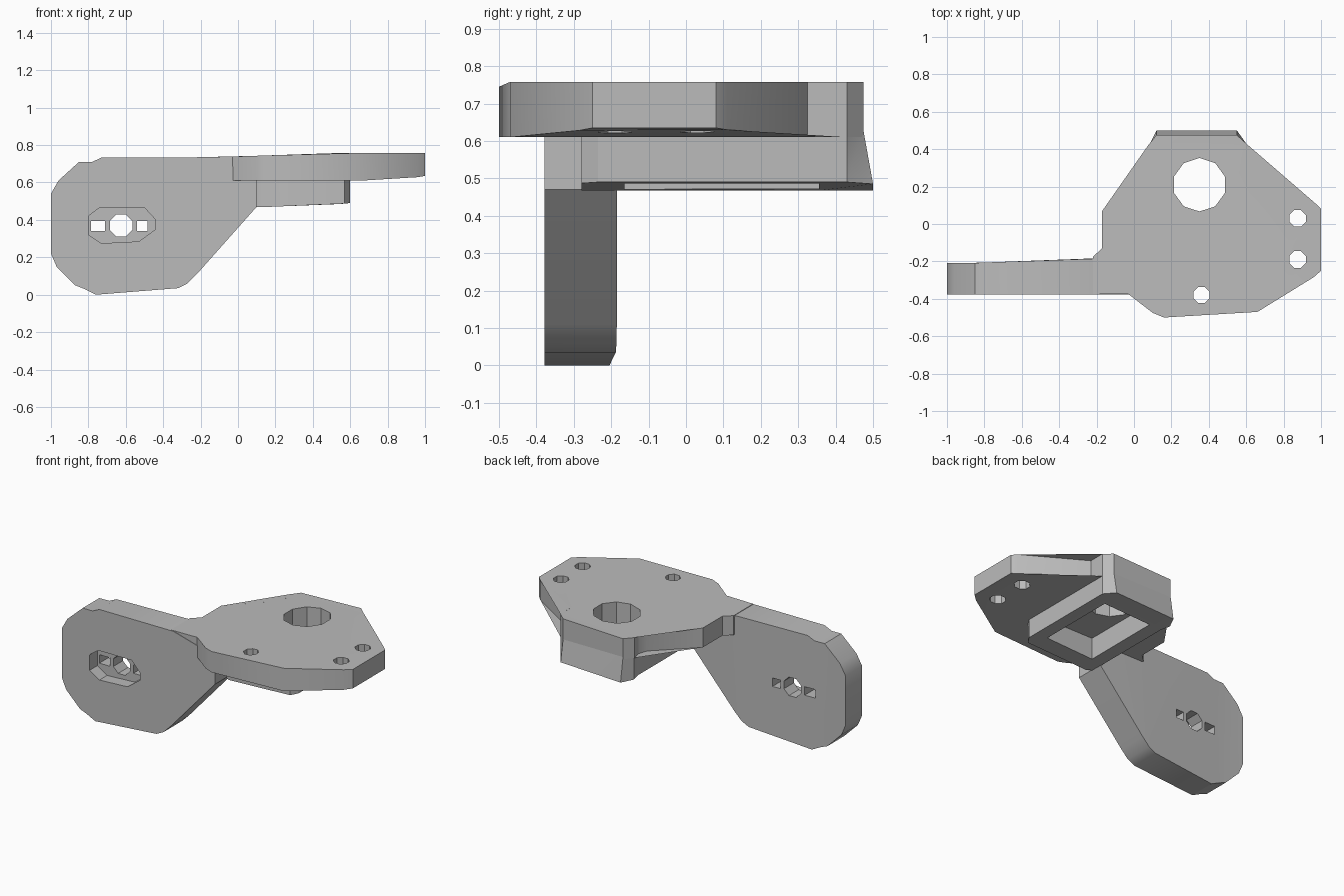
import bpy, bmesh, math

cube = bpy.data.objects.get("Cube")
if cube:
    bpy.data.objects.remove(cube, do_unlink=True)

grey = bpy.data.materials.new("plain grey")
grey.use_nodes = True
grey.diffuse_color = (0.5, 0.5, 0.5, 1)
grey.node_tree.nodes["Principled BSDF"].inputs["Base Color"].default_value = (0.5, 0.5, 0.5, 1)


def ramp(v, lo, hi, a, b):
    t = min(1, max(0, (v - lo) / (hi - lo)))
    return a + (b - a) * t


def prism(name, lower, upper):
    """Solid between two matching outlines."""
    bm = bmesh.new()
    lo = [bm.verts.new(p) for p in lower]
    up = [bm.verts.new(p) for p in upper]
    bm.faces.new(lo)
    bm.faces.new(up)
    for i in range(len(lo)):
        j = (i + 1) % len(lo)
        bm.faces.new((lo[i], lo[j], up[j], up[i]))
    bmesh.ops.triangulate(bm, faces=bm.faces[:])
    bmesh.ops.recalc_face_normals(bm, faces=bm.faces[:])
    mesh = bpy.data.meshes.new(name)
    bm.to_mesh(mesh)
    bm.free()
    mesh.materials.append(grey)
    obj = bpy.data.objects.new(name, mesh)
    bpy.context.collection.objects.link(obj)
    return obj


def vertical(name, pts, low, high):
    return prism(name, [(x, y, low) for x, y in pts], [(x, y, high) for x, y in pts])


def crosswise(name, pts, front, back):
    return prism(name, [(x, front, z) for x, z in pts], [(x, back, z) for x, z in pts])


def ring(cx, cy, r, n):
    return [(cx + r * math.cos(2 * math.pi * (i + 0.5) / n),
             cy + r * math.sin(2 * math.pi * (i + 0.5) / n)) for i in range(n)]


def rect(x0, y0, x1, y1):
    return [(x0, y0), (x1, y0), (x1, y1), (x0, y1)]


def cut(obj, cutter):
    cutter.hide_render = True
    mod = obj.modifiers.new("cut", 'BOOLEAN')
    mod.operation = 'DIFFERENCE'
    mod.solver = 'EXACT'
    mod.object = cutter
    bpy.context.view_layer.objects.active = obj
    bpy.ops.object.modifier_apply(modifier=mod.name)
    bpy.data.objects.remove(cutter, do_unlink=True)


# Upright arm, slightly thinner towards its free end
arm_pts = [(-1, .22), (-.97, .15), (-.87, .05), (-.82, .03), (-.76, 0), (-.32, .035),
           (-.27, .06), (-.22, .11), (.1, .47), (.1, .65), (-.2, .733), (-.73, .733),
           (-.78, .71), (-.85, .71), (-.96, .61), (-1, .54)]
arm = prism("upright_arm", [(x, -.378, z) for x, z in arm_pts],
            [(x, ramp(x, -.85, -.25, -.208, -.185), z) for x, z in arm_pts])

# Front slot and the three holes behind it
slot = [(-.8, .32), (-.73, .275), (-.53, .285), (-.44, .35), (-.44, .4),
        (-.5, .465), (-.74, .465), (-.8, .42)]
cut(arm, crosswise("slot_cutter", slot, -.5, -.3))
cut(arm, crosswise("hub_cutter", ring(-.625, .37, .065, 8), -.6, 0))
cut(arm, crosswise("left_cutter", rect(-.54, .34, -.485, .395), -.6, 0))
cut(arm, crosswise("right_cutter", rect(-.785, .34, -.71, .395), -.6, 0))

# Level plate, rising a little towards its outer end
plate_pts = [(-.22, -.375), (-.03, -.375), (.1, -.475), (.16, -.5), (.66, -.47),
             (.96, -.285), (1, -.25), (1, .08), (.97, .11), (.6, .325), (.6, .43),
             (.55, .475), (.12, .475), (.075, .42), (.09, .36), (.07, .3),
             (-.17, .07), (-.17, -.13), (-.22, -.175)]
plate = prism("level_plate",
              [(x, y, ramp(x, .85, 1, .61, .635)) for x, y in plate_pts],
              [(x, y, ramp(x, -.1, .55, .736, .758)) for x, y in plate_pts])
for cx, cy, r, n in [(.35, .21, .143, 10), (.875, .03, .048, 8),
                     (.875, -.19, .048, 8), (.36, -.38, .046, 8)]:
    cut(plate, vertical("hole_cutter", ring(cx, cy, r, n), .4, 1))

# Hollow housing under the plate, flared at the back
house_pts = [(.095, -.26), (.13, -.28), (.57, -.28), (.6, -.235), (.6, .43),
             (.55, .474), (.12, .474), (.08, .42), (.095, .36)]
housing = prism("lower_housing",
                [(x, y + (.026 if y > .45 else 0), ramp(x, .38, .6, .468, .49))
                 for x, y in house_pts],
                [(x, y, .63) for x, y in house_pts])
cut(housing, vertical("pocket_cutter", rect(.18, -.165, .52, .355), .3, .8))

# Smooth shading with sharp edges kept
for obj in (arm, plate, housing):
    bpy.ops.object.select_all(action='DESELECT')
    obj.select_set(True)
    bpy.context.view_layer.objects.active = obj
    bpy.ops.object.shade_smooth_by_angle(angle=math.radians(30))
